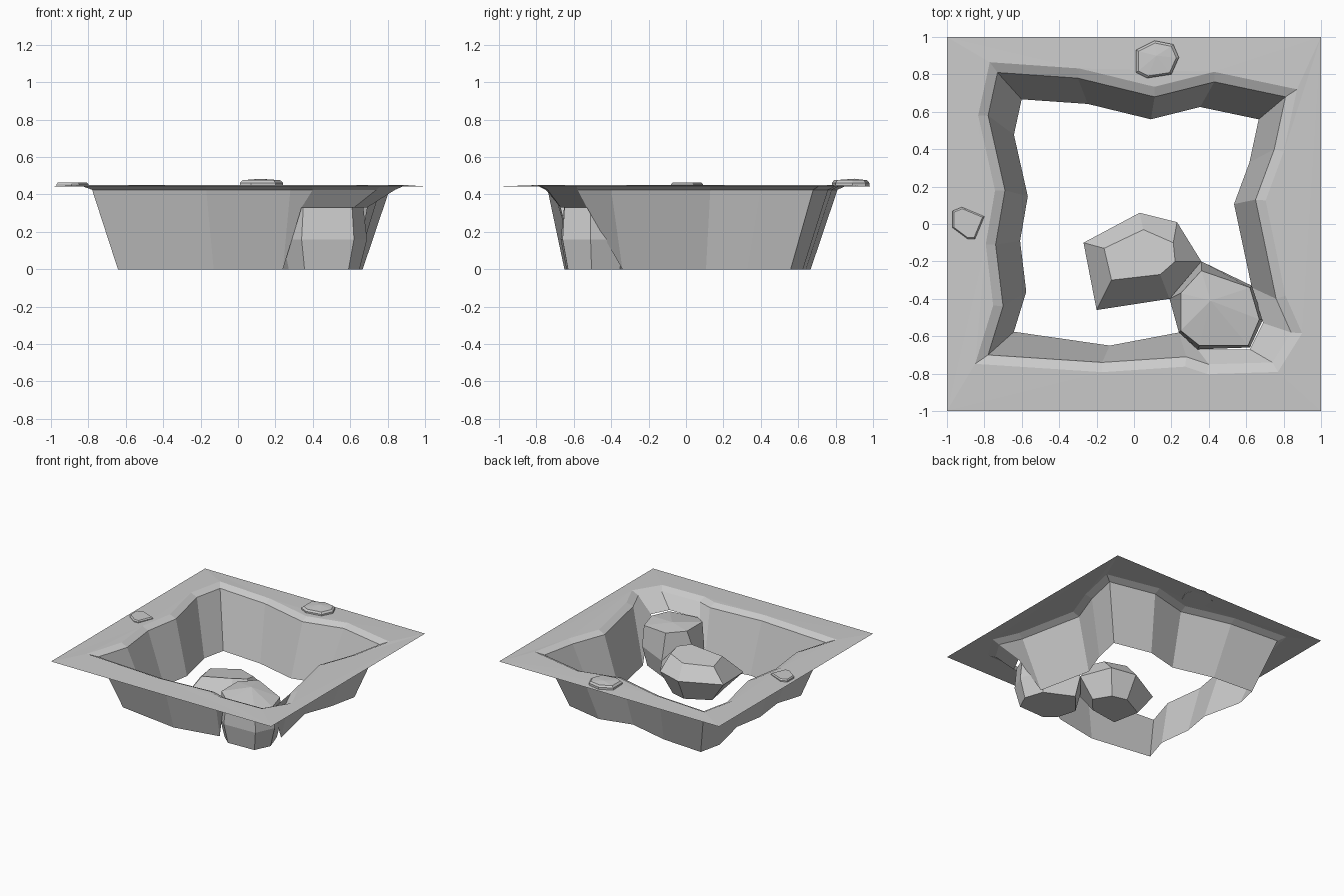
import bpy, bmesh
from mathutils import Vector

if "Cube" in bpy.data.objects:
    bpy.data.objects.remove(bpy.data.objects["Cube"])


def finish(bm, name):
    mesh = bpy.data.meshes.new(name)
    bm.to_mesh(mesh)
    bm.free()
    bpy.context.collection.objects.link(bpy.data.objects.new(name, mesh))


def ring(bm, pts):
    return [bm.verts.new(p) for p in pts]


def bridge(bm, a, b):
    n = len(a)
    for i in range(n):
        j = (i + 1) % n
        bm.faces.new((a[i], a[j], b[j], b[i]))


def scaled(pts, s, z):
    """Shrink an outline about its middle and lift it to height z."""
    c = sum((Vector(p[:2]) for p in pts), Vector((0, 0))) / len(pts)
    return [(*(c + (Vector(p[:2]) - c) * s), z) for p in pts]


def rock(name, rings, peak=None):
    """Faceted stone made of stacked outlines, closed at both ends."""
    bm = bmesh.new()
    loops = [ring(bm, r) for r in rings]
    for a, b in zip(loops, loops[1:]):
        bridge(bm, a, b)
    bm.faces.new(loops[0])
    top = loops[-1]
    if peak:
        p = bm.verts.new(peak)
        for i in range(len(top)):
            bm.faces.new((top[i], top[(i + 1) % len(top)], p))
    else:
        bm.faces.new(top)
    bmesh.ops.recalc_face_normals(bm, faces=bm.faces)
    finish(bm, name)


# Pit outline at the top of the wall, clockwise from the back left corner
EDGE = [(-.73, .81), (-.30, .78), (.11, .68), (.43, .76), (.81, .68), (.75, .40),
        (.65, .13), (.76, -.40), (.84, -.58), (.74, -.74), (.40, -.75), (.28, -.71),
        (-.17, -.74), (-.78, -.70), (-.70, -.44), (-.74, -.11), (-.69, .18), (-.78, .58)]
# Wall foot: the outline shrunk, with a notch left open at the front right corner
foot = [(x * .823, y * .823, 0) for x, y in EDGE]
foot[7] = (.63, -.34, 0)
foot[8:11] = [(.69, -.53, .33), (.62, -.67, .33), (.34, -.67, .33)]
foot[11] = (.24, -.58, 0)
foot[12] = (-.13, -.65, 0)


def outset(pts, d):
    out = []
    for i, p in enumerate(pts):
        p, a, b = Vector(p), Vector(pts[i - 1]), Vector(pts[(i + 1) % len(pts)])
        n1 = Vector((-(p - a).y, (p - a).x)).normalized()
        n2 = Vector((-(b - p).y, (b - p).x)).normalized()
        m = (n1 + n2).normalized()
        out.append(p + m * d / max(m.dot(n1), .6))
    return out


# Pit wall, bevelled lip and square ground surround
bm = bmesh.new()
low = ring(bm, foot)
edge = ring(bm, [(x, y, .425) for x, y in EDGE])
lip = ring(bm, [(p.x, p.y, .45) for p in outset(EDGE, .052)])
bridge(bm, low, edge)
bridge(bm, edge, lip)
square = ring(bm, [(-1, 1, .443), (1, 1, .443), (1, -1, .443), (-1, -1, .443)])
rim_edges = [bm.edges.get((lip[i - 1], lip[i])) for i in range(len(lip))]
rim_edges += [bm.edges.new((square[i - 1], square[i])) for i in range(4)]
bmesh.ops.triangle_fill(bm, edges=rim_edges, use_beauty=True, normal=(0, 0, 1))
bmesh.ops.recalc_face_normals(bm, faces=bm.faces)
if sum(f.normal.z * f.calc_area() for f in bm.faces) < 0:
    bmesh.ops.reverse_faces(bm, faces=bm.faces)
finish(bm, "pit_ground")

# Middle boulder
belly = [(-.27, -.10, .17), (.03, .06, .18), (.23, .01, .19),
         (.36, -.20, .16), (.19, -.40, .13), (-.20, -.46, .12)]
crown = [(-.16, -.13, .28), (.05, -.03, .29), (.21, -.10, .30),
         (.22, -.20, .32), (.14, -.27, .33), (-.12, -.30, .29)]
rock("middle_boulder", [scaled(belly, .62, 0), belly, crown])

# Corner boulder standing in the wall notch
body = [(.36, -.20, .16), (.63, -.33, .16), (.69, -.51, .16), (.62, -.66, .16),
        (.34, -.67, .16), (.24, -.58, .16), (.19, -.40, .16)]
top = [(.36, -.25, .37), (.62, -.34, .33), (.67, -.51, .33), (.61, -.65, .33),
       (.35, -.65, .35), (.25, -.57, .37), (.25, -.37, .37)]
rock("corner_boulder", [scaled(body, .84, 0), body, top], peak=(.41, -.41, .385))

# Flat stones on the rim
back = [(.01, .93), (.11, .98), (.21, .96), (.24, .89), (.20, .80), (.07, .78), (.01, .81)]
left = [(-.97, .07), (-.92, .09), (-.80, .04), (-.85, -.08), (-.89, -.08), (-.97, -.02)]
rock("back_stone", [scaled(back, 1, .445), scaled(back, 1, .462), scaled(back, .88, .476)],
     peak=(.12, .90, .484))
rock("left_stone", [scaled(left, 1, .442), scaled(left, 1, .455), scaled(left, .9, .464)])
